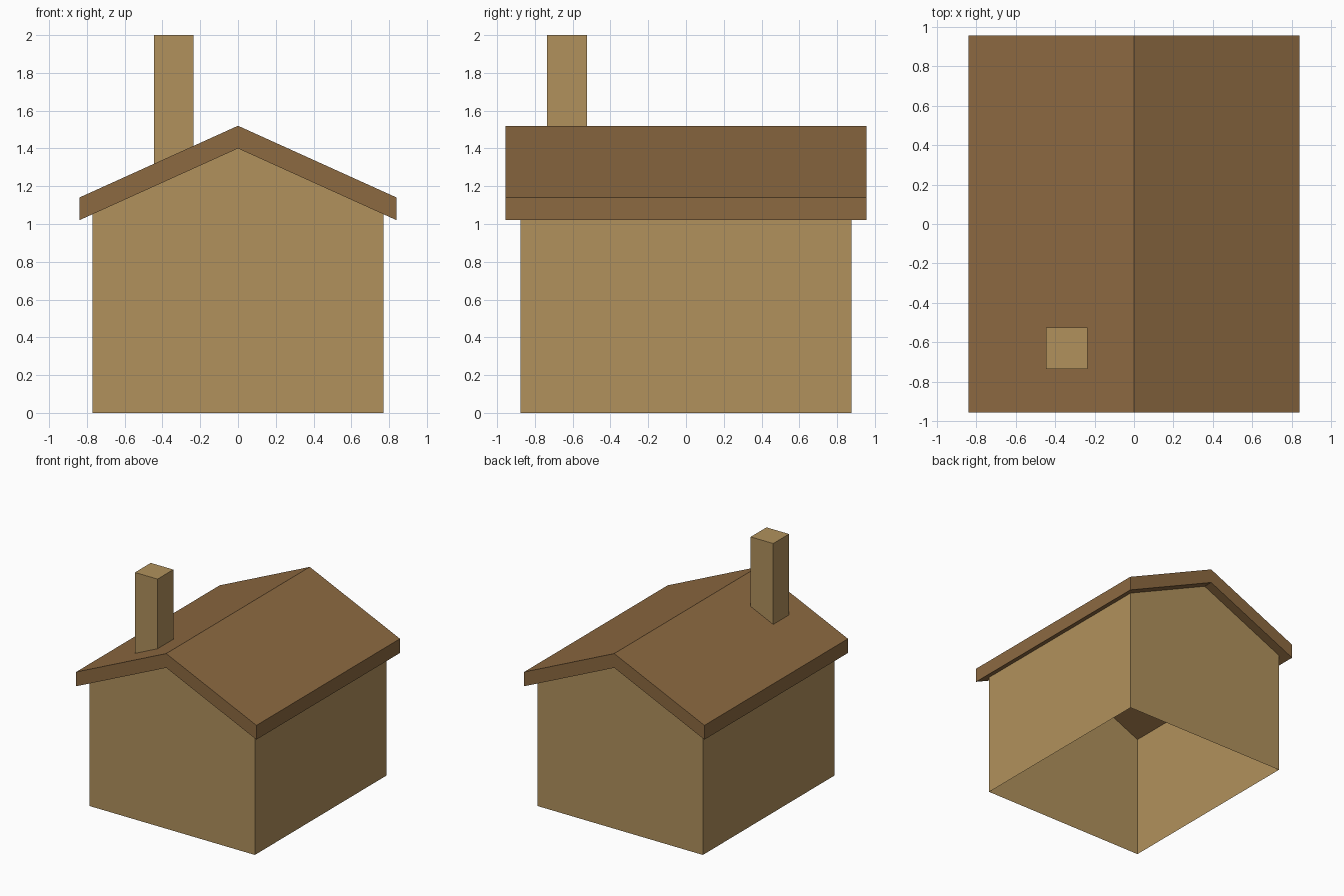
import bpy
import bmesh

if "Cube" in bpy.data.objects:
    bpy.data.objects.remove(bpy.data.objects["Cube"])


def material(name, rgb):
    m = bpy.data.materials.new(name)
    m.diffuse_color = (*rgb, 1)
    m.use_nodes = True
    m.node_tree.nodes["Principled BSDF"].inputs["Base Color"].default_value = m.diffuse_color
    return m


TAN = material("tan wall", (0.440, 0.283, 0.107))
BROWN = material("brown roof", (0.265, 0.143, 0.053))


def extruded(name, profile, y0, y1, mat, open_sides=()):
    """Extrude an (x, z) profile along y; sides listed in open_sides get no face."""
    bm = bmesh.new()
    a = [bm.verts.new((x, y0, z)) for x, z in profile]
    b = [bm.verts.new((x, y1, z)) for x, z in profile]
    n = len(profile)
    bm.faces.new(a)
    bm.faces.new(b[::-1])
    for i in range(n):
        if i not in open_sides:
            j = (i + 1) % n
            bm.faces.new((a[j], a[i], b[i], b[j]))
    me = bpy.data.meshes.new(name)
    bm.to_mesh(me)
    bm.free()
    me.materials.append(mat)
    ob = bpy.data.objects.new(name, me)
    bpy.context.collection.objects.link(ob)
    return ob


PEAK, SLOPE, THICK = 1.40, 0.38 / 0.84, 0.12


def under(x):
    """Height of the roof's underside at x."""
    return PEAK - SLOPE * abs(x)


# Walls: thin gabled shell, open at the bottom and under the roof
W = 0.77
extruded("walls", [(-W, 0), (W, 0), (W, under(W)), (0, PEAK), (-W, under(W))],
         -0.875, 0.875, TAN, open_sides=(0, 2, 3))

# Roof: chevron slab with overhang
R = 0.84
lower = [(-R, under(R)), (0, PEAK), (R, under(R))]
extruded("roof", lower + [(x, z + THICK) for x, z in lower[::-1]],
         -0.955, 0.955, BROWN)

# Chimney: square post sunk into the left slope
extruded("chimney", [(-0.445, 1.305), (-0.235, 1.305), (-0.235, 2.0), (-0.445, 2.0)],
         -0.735, -0.525, TAN)
